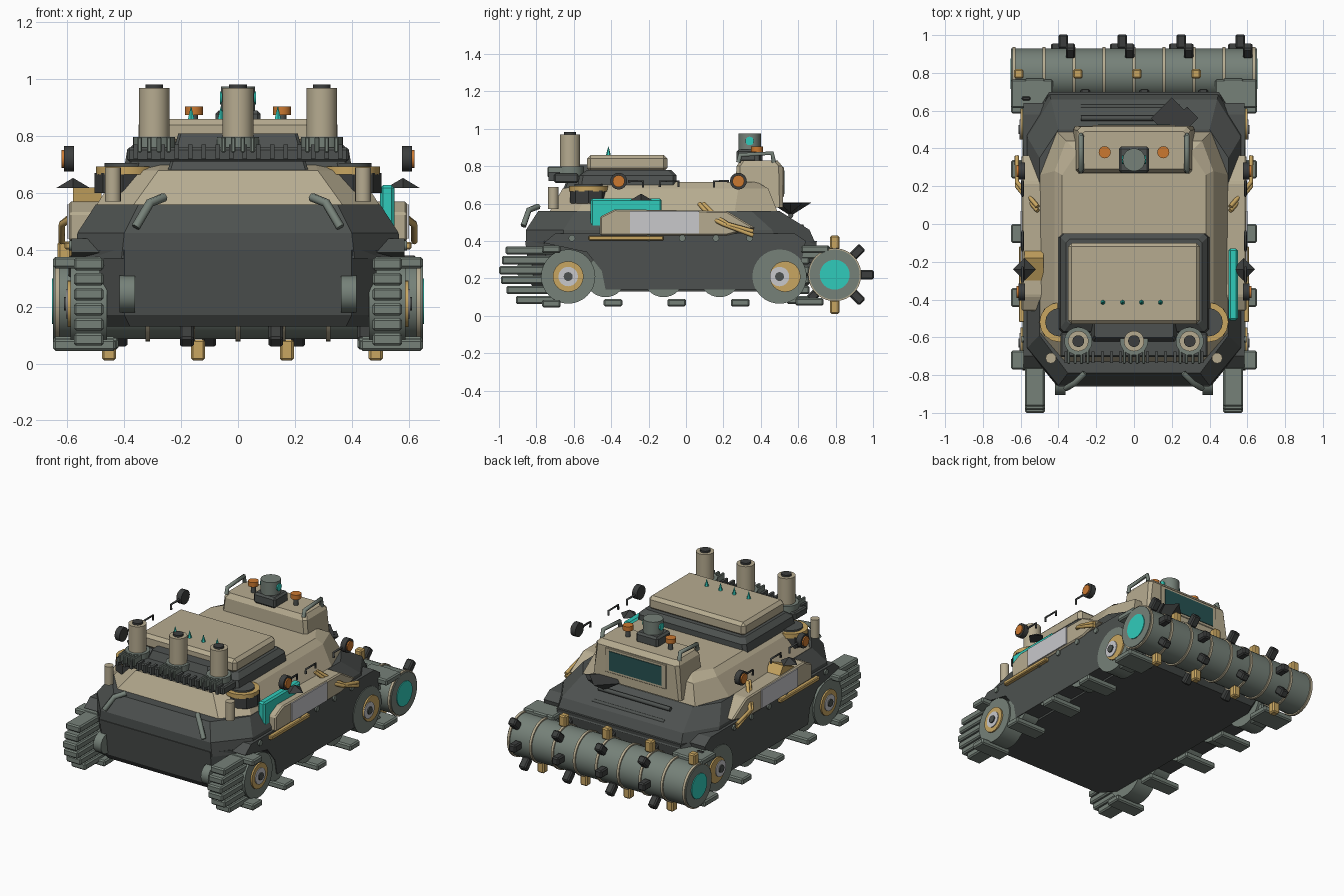
import bpy, bmesh, math
from mathutils import Matrix, Vector

if "Cube" in bpy.data.objects:
    bpy.data.objects.remove(bpy.data.objects["Cube"])


def material(name, rgb):
    m = bpy.data.materials.new(name)
    m.diffuse_color = (*rgb, 1)
    m.use_nodes = True
    m.node_tree.nodes["Principled BSDF"].inputs["Base Color"].default_value = m.diffuse_color
    return m


DARK = material("dark armour", (0.075, 0.083, 0.079))
TAN = material("sand paint", (0.47, 0.41, 0.28))
GREY = material("green grey steel", (0.18, 0.22, 0.19))
TEAL = material("teal", (0.03, 0.60, 0.50))
GOLD = material("ochre", (0.58, 0.38, 0.12))
PALE = material("pale panel", (0.58, 0.58, 0.60))
ORANGE = material("orange lamp", (0.60, 0.19, 0.03))
GLASS = material("dark teal glass", (0.02, 0.085, 0.085))
BLACK = material("charcoal", (0.045, 0.048, 0.047))


def finish(name, bm, mat, smooth=False):
    bmesh.ops.recalc_face_normals(bm, faces=bm.faces[:])
    me = bpy.data.meshes.new(name)
    bm.to_mesh(me)
    bm.free()
    me.materials.append(mat)
    ob = bpy.data.objects.new(name, me)
    bpy.context.collection.objects.link(ob)
    if smooth:
        bpy.ops.object.select_all(action='DESELECT')
        ob.select_set(True)
        bpy.context.view_layer.objects.active = ob
        bpy.ops.object.shade_smooth_by_angle(angle=math.radians(35))
    return ob


def box(name, c, size, mat, bevel=0.008, rot=None):
    bm = bmesh.new()
    bmesh.ops.create_cube(bm, size=1)
    bmesh.ops.scale(bm, vec=size, verts=bm.verts)
    if bevel:
        bmesh.ops.bevel(bm, geom=bm.edges[:], offset=bevel, segments=1, affect='EDGES')
    if rot:
        bmesh.ops.transform(bm, matrix=Matrix.Rotation(rot[1], 4, rot[0]), verts=bm.verts)
    bmesh.ops.translate(bm, vec=c, verts=bm.verts)
    return finish(name, bm, mat)


def cyl(name, c, r, depth, mat, axis='Z', r2=None, segs=32):
    bm = bmesh.new()
    bmesh.ops.create_cone(bm, cap_ends=True, segments=segs, radius1=r,
                          radius2=r if r2 is None else r2, depth=depth)
    if axis != 'Z':
        turn = Matrix.Rotation(math.pi / 2, 4, 'Y' if axis == 'X' else 'X')
        bmesh.ops.transform(bm, matrix=turn, verts=bm.verts)
    bmesh.ops.translate(bm, vec=c, verts=bm.verts)
    return finish(name, bm, mat, segs > 8)


def skin(name, rings, mat, bevel=0):
    # join equal-length point rings and cap both ends
    bm = bmesh.new()
    vs = [[bm.verts.new(p) for p in r] for r in rings]
    n = len(vs[0])
    for a, b in zip(vs, vs[1:]):
        for i in range(n):
            bm.faces.new((a[i], a[(i + 1) % n], b[(i + 1) % n], b[i]))
    bm.faces.new(vs[0])
    bm.faces.new(vs[-1])
    if bevel:
        bmesh.ops.bevel(bm, geom=bm.edges[:], offset=bevel, segments=1, affect='EDGES')
    return finish(name, bm, mat)


def plan(z, hx, yf, yb, fw, bw, cf, cb):
    # eight-sided plan outline with chamfered front and rear corners
    right = [(fw, yf, z), (hx, yf + cf, z), (hx, yb - cb, z), (bw, yb, z)]
    return right + [(-x, y, zz) for x, y, zz in reversed(right)]


def prism(name, x0, x1, yz, mat, bevel=0):
    return skin(name, [[(x, y, z) for y, z in yz] for x in (x0, x1)], mat, bevel)


def tube(name, pts, r, mat):
    cu = bpy.data.curves.new(name, 'CURVE')
    cu.dimensions = '3D'
    cu.bevel_depth = r
    cu.bevel_resolution = 1
    cu.use_fill_caps = True
    sp = cu.splines.new('POLY')
    sp.points.add(len(pts) - 1)
    for p, q in zip(sp.points, pts):
        p.co = (*q, 1)
    cu.materials.append(mat)
    ob = bpy.data.objects.new(name, cu)
    bpy.context.collection.objects.link(ob)
    return ob


# hull, deck and raised engine plinth
skin("lower_hull", [plan(.13, .47, -.80, .62, .38, .42, .1, .1),
                    plan(.17, .48, -.83, .66, .40, .43, .1, .1),
                    plan(.40, .49, -.86, .70, .40, .45, .1, .1)], DARK)
skin("upper_hull", [plan(.37, .575, -.855, .70, .41, .45, .2, .2),
                    plan(.46, .565, -.855, .66, .40, .44, .2, .2),
                    plan(.56, .50, -.79, .50, .35, .40, .2, .15)], DARK)
skin("sand_deck", [plan(.555, .50, -.73, .49, .37, .41, .15, .23),
                   plan(.68, .42, -.66, .44, .28, .36, .15, .16),
                   plan(.715, .38, -.50, .38, .27, .30, .1, .12)], TAN)
skin("engine_plinth", [plan(.69, .40, -.58, -.05, .38, .38, .02, .02),
                       plan(.75, .39, -.57, -.05, .37, .37, .02, .02),
                       plan(.78, .36, -.53, -.08, .34, .34, .02, .02)], DARK)
box("engine_hatch", (0, -.315, .815), (.70, .43, .09), TAN, .02)
skin("front_cowl", [plan(.67, .25, -.66, -.50, .24, .24, .01, .01),
                    plan(.81, .21, -.60, -.50, .20, .20, .01, .01)], DARK)
for x in (-.165, -.06, .04, .14):
    cyl("hatch_spike", (x, -.415, .88), .014, .05, TEAL, r2=.001, segs=6)

# exhaust bank with finned manifold
box("manifold", (0, -.64, .735), (.78, .13, .05), DARK)
for i in range(16):
    box("manifold_fin", (-.36 + i * .048, -.705, .745), (.016, .06, .05), DARK, 0)
for x in (-.295, 0, .295):
    cyl("exhaust_collar", (x, -.62, .77), .074, .055, GREY)
    for k in (-1.5, -.5, .5, 1.5):
        box("collar_rib", (x + k * .034, -.70, .77), (.016, .08, .055), GREY, .004)
    cyl("exhaust_stack", (x, -.62, .87), .054, .20, TAN)
    cyl("exhaust_mouth", (x, -.62, .975), .031, .014, BLACK)

# rear cab with window, sensor head and lamps
skin("rear_cab", [plan(.58, .32, .26, .52, .31, .31, .02, .02),
                  plan(.80, .30, .27, .515, .28, .28, .02, .02),
                  plan(.83, .28, .29, .49, .26, .26, .02, .02)], TAN)
box("rear_window_frame", (0, .517, .715), (.44, .012, .16), TAN, .003)
box("rear_window", (0, .523, .715), (.38, .008, .125), GLASS, 0)
box("sensor_base", (0, .34, .855), (.16, .14, .07), DARK, .012)
cyl("sensor_head", (0, .34, .93), .06, .09, GREY)
for s in (-1, 1):
    cyl("sensor_lens", (s * .055, .34, .935), .023, .018, TEAL, 'X', segs=16)
    cyl("lamp_stem", (s * .155, .38, .85), .015, .06, DARK, segs=12)
    cyl("roof_lamp", (s * .155, .38, .89), .032, .03, ORANGE, segs=16)
    tube("roof_handle", [(s * .28, .28, .82), (s * .28, .29, .86),
                         (s * .28, .46, .87), (s * .28, .47, .82)], .014, GREY)
for y, z in ((.56, .535), (.62, .475)):
    tube("rear_rail", [(-.28, y, z), (.24, y, z)], .014, DARK)

# running gear, both sides
for s in (-1, 1):
    prism("side_skirt", s * .47, s * .585,
          [(-.43, .14), (.54, .14), (.60, .20), (.64, .40), (.58, .44),
           (-.70, .44), (-.76, .39), (-.53, .34), (-.45, .24)], DARK)
    for y in (-.43, -.12, .18):
        cyl("road_wheel", (s * .525, y, .21), .11, .11, GREY, 'X')
    for y, r in ((-.63, .145), (.50, .145)):
        cyl("end_wheel", (s * .525, y, .21), r, .13, GREY, 'X')
        cyl("wheel_ring", (s * .593, y + (.03 if y > 0 else 0), .21), .082, .014, GOLD, 'X')
        cyl("wheel_disc", (s * .598, y, .21), .052, .014, PALE, 'X')
        cyl("wheel_hub", (s * .604, y, .21), .024, .016, DARK, 'X', segs=16)
    # stacked cleats around the front and rear of each track
    for i, tip in enumerate((-.91, -.96, -.99, -1.0, -.985, -.965)):
        z = .085 + i * .053
        box("front_cleat", (s * .525, (tip - .70) / 2, z), (.105, abs(tip + .70), .044), GREY)
        box("rear_cleat", (s * .525, .60, z), (.105, .12, .044), GREY)
    for y, z in ((-.72, .355), (-.72, .065), (.69, .355), (.66, .075)):
        box("end_pad", (s * .54, y, z), (.22, .15 if y > 0 else .10, .04), GREY)
    box("rear_track_guard", (s * .525, .685, .34), (.11, .17, .07), GREY)
    for y in (-.39, -.05, .29):
        box("ground_pad", (s * .535, y, .07), (.23, .10, .04), GREY)
    for y in (-.61, -.20, -.02, .16, .34):
        cyl("skirt_bolt", (s * .585, y, .415), .018, .02, GREY, 'X', segs=12)
    cyl("tow_bracket", (s * .39, -.84, .245), .065, .055, GREY, 'X', segs=16)
    tube("front_guard_arm", [(s * .26, -.79, .585), (s * .31, -.84, .565),
                             (s * .36, -.87, .48)], .016, GREY)
    cyl("front_post", (s * .44, -.71, .63), .028, .12, TAN, segs=16)

# side stowage, lamps and fittings
for s in (-1, 1):
    cyl("corner_mount", (s * .405, -.52, .635), .10, .07, BLACK, segs=8)
    cyl("corner_ring", (s * .395, -.52, .68), .105, .028, GOLD, segs=16)
    cyl("corner_cap", (s * .395, -.52, .69), .075, .03, DARK, segs=16)
    prism("side_pannier", s * .47, s * .595,
          [(-.46, .43), (.22, .43), (.37, .47), (.22, .56), (-.38, .57), (-.46, .53)], TAN, .008)
    box("pannier_panel", (s * .598, -.115, .50), (.008, .37, .12), PALE, 0)
    box("pannier_step", (s * .58, -.32, .415), (.06, .40, .026), GOLD, .005)
    for d in (0, .022):
        tube("side_arm", [(s * .51, .07 + d, .60), (s * .57, .14 + d, .52 + d / 2),
                          (s * .62, .20 + d, .49), (s * .62, .36, .43 + d)], .012, GOLD)
    for y in (-.36, .28):
        cyl("lamp_housing", (s * .595, y, .72), .045, .035, BLACK, 'X', segs=16)
        cyl("side_lamp", (s * .615, y, .72), .032, .012, ORANGE, 'X', segs=16)
        d = 1 if y < 0 else -1
        tube("lamp_bracket", [(s * .59, y + d * .05, .72), (s * .59, y + d * .13, .72),
                              (s * .59, y + d * .13, .685)], .007, BLACK)
    tube("mid_bracket", [(s * .59, -.14, .69), (s * .59, -.14, .72),
                         (s * .59, -.04, .72), (s * .59, -.04, .69)], .007, BLACK)
    cyl("side_spike", (s * .58, -.24, .635), .06, .035, BLACK, r2=.001, segs=4)
box("teal_crate", (.525, -.32, .535), (.05, .38, .185), TEAL, .01)
prism("left_ochre_wedge", -.48, -.58, [(-.32, .56), (-.14, .56), (-.18, .62)], GOLD)
cyl("rear_spike", (.20, .56, .57), .001, .07, BLACK, r2=.11, segs=4)
cyl("rear_side_spike", (.28, .56, .575), .001, .05, BLACK, r2=.06, segs=4)

# rear roller: drum, hoops, end discs and helical teeth
RY, RZ = .795, .22
cyl("roller_drum", (0, RY, RZ), .134, 1.29, GREY, 'X', segs=40)
for i in range(9):
    cyl("roller_hoop", ((i - 4) * .159, RY, RZ), .142, .016, TAN, 'X', segs=40)
for s in (-1, 1):
    cyl("roller_end", (s * .642, RY, RZ), .134, .016, GREY, 'X', segs=40)
    cyl("roller_disc", (s * .650, RY, RZ), .08, .01, TEAL, 'X')
    box("roller_arm", (s * .44, .68, .25), (.06, .14, .07), DARK)
for i in range(32):
    a = i * math.pi / 4
    off = Vector((-.61 + i * .0391, RY - math.sin(a) * .172, RZ + math.cos(a) * .172))
    box("roller_tooth", off, (.05, .05, .075), GOLD if i % 4 == 0 else BLACK, .008, ('X', a))
